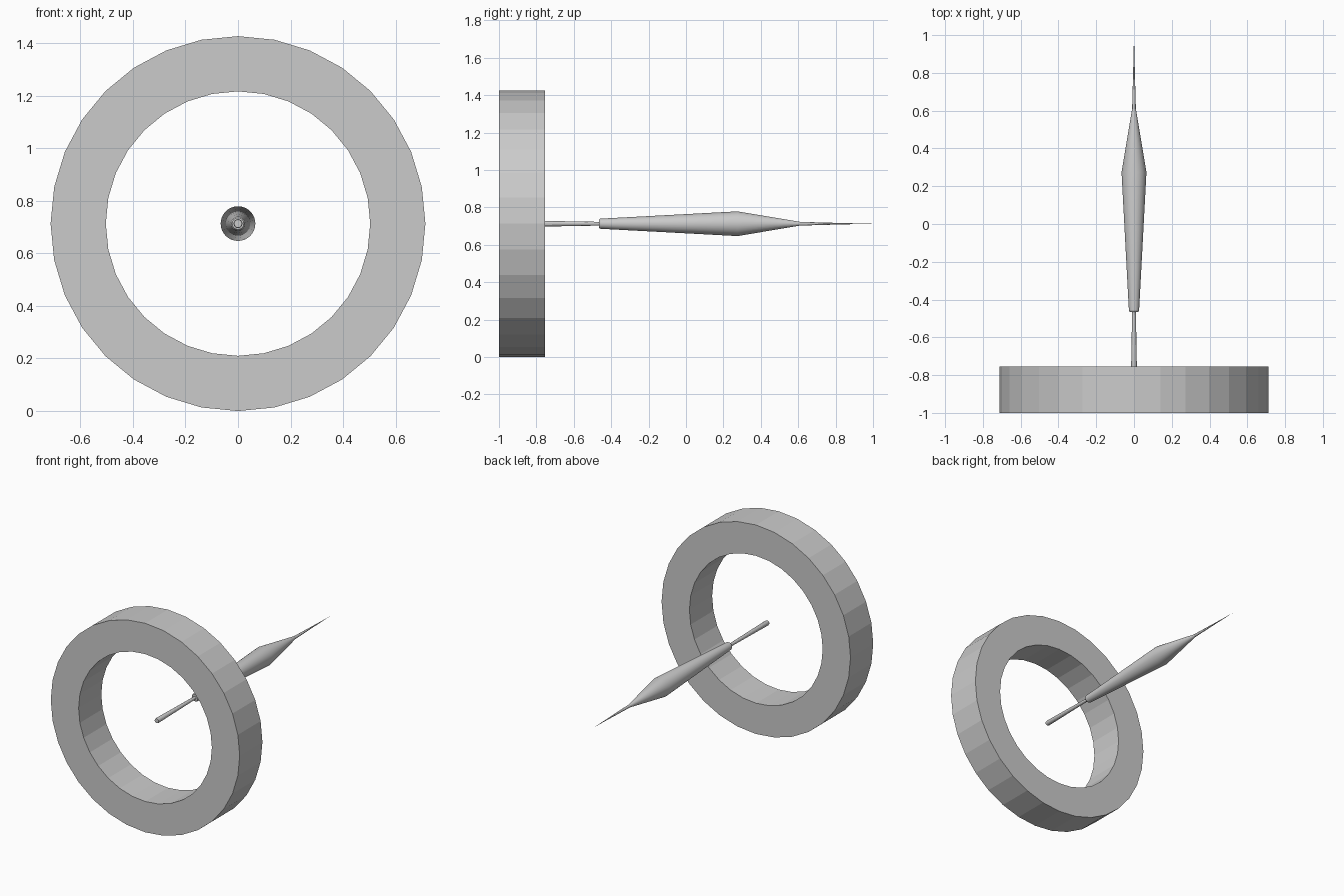
import bpy, bmesh, math

if "Cube" in bpy.data.objects:
    bpy.data.objects.remove(bpy.data.objects["Cube"])

CENTER_Z = 0.713


def lathe_y(name, profile, sides, closed=False, smooth=False):
    """Revolve (radius, y) points around the horizontal y axis."""
    bm = bmesh.new()
    rings = []
    for r, y in profile:
        if r == 0:
            rings.append([bm.verts.new((0, y, CENTER_Z))] * sides)
        else:
            rings.append([bm.verts.new((r * math.sin(2 * math.pi * i / sides), y,
                                        CENTER_Z + r * math.cos(2 * math.pi * i / sides)))
                          for i in range(sides)])
    pairs = list(zip(rings, rings[1:]))
    if closed:
        pairs.append((rings[-1], rings[0]))
    for a, b in pairs:
        for i in range(sides):
            j = (i + 1) % sides
            bm.faces.new(list(dict.fromkeys((a[i], a[j], b[j], b[i]))))
    bmesh.ops.recalc_face_normals(bm, faces=bm.faces)
    mesh = bpy.data.meshes.new(name)
    bm.to_mesh(mesh)
    bm.free()
    obj = bpy.data.objects.new(name, mesh)
    bpy.context.collection.objects.link(obj)
    if smooth:
        bpy.ops.object.select_all(action='DESELECT')
        obj.select_set(True)
        bpy.context.view_layer.objects.active = obj
        bpy.ops.object.shade_smooth_by_angle(angle=math.radians(20))
    return obj


# Flat-faced square-section ring
lathe_y("ring", [(0.713, -1.0), (0.713, -0.755), (0.503, -0.755), (0.503, -1.0)],
        32, closed=True)

# Slim rod reaching into the ring
lathe_y("rear_rod", [(0, -0.877), (0.015, -0.877), (0.017, -0.868), (0.010, -0.46), (0, -0.46)],
        16, smooth=True)

# Tapered spindle body
lathe_y("spindle_body", [(0, -0.466), (0.022, -0.466), (0.027, -0.458), (0.066, 0.275),
                         (0.010, 0.61), (0, 0.61)], 32, smooth=True)

# Fine needle point
lathe_y("needle", [(0, 0.60), (0.010, 0.61), (0.0055, 0.77), (0.003, 0.87), (0, 1.0)],
        16, smooth=True)
